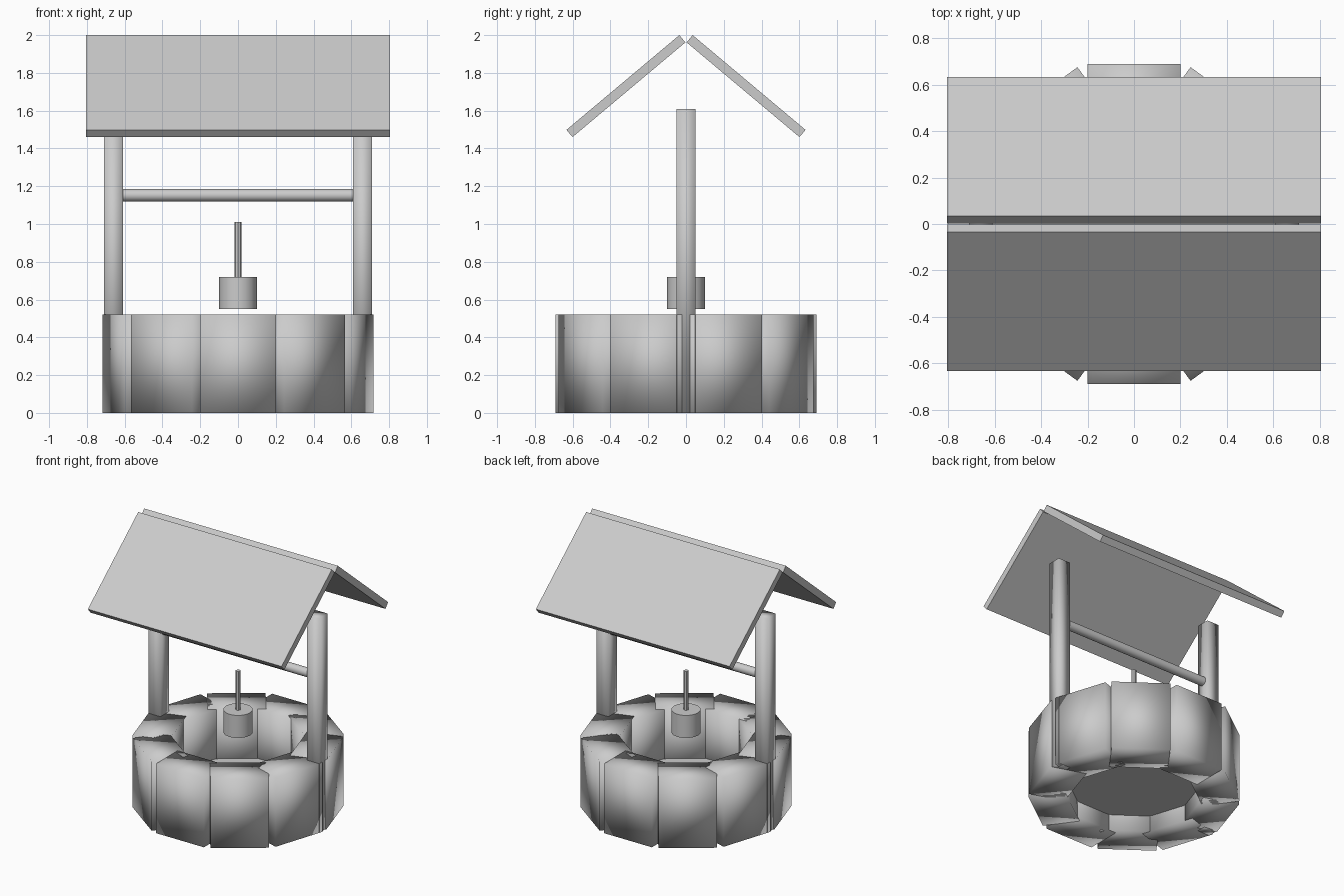
import bpy
from math import radians, sin, cos, tau

if "Cube" in bpy.data.objects:
    bpy.data.objects.remove(bpy.data.objects["Cube"])


def box(name, size, loc, rot=(0, 0, 0), smooth=False):
    bpy.ops.mesh.primitive_cube_add(size=1, location=loc, rotation=rot)
    ob = bpy.context.object
    ob.name = name
    ob.scale = size
    bpy.ops.object.transform_apply(location=False, rotation=False, scale=True)
    if smooth:
        bpy.ops.object.shade_smooth()
    return ob


def cylinder(name, radius, depth, loc, rot=(0, 0, 0), sides=16):
    bpy.ops.mesh.primitive_cylinder_add(vertices=sides, radius=radius, depth=depth,
                                        location=loc, rotation=rot)
    ob = bpy.context.object
    ob.name = name
    bpy.ops.object.shade_smooth_by_angle(angle=radians(40))
    return ob


# Ring of ten overlapping, softly shaded stone blocks
BLOCKS, RING_R = 10, 0.56
for i in range(BLOCKS):
    a = tau * i / BLOCKS
    box(f"wall_stone_{i + 1}", (0.40, 0.26, 0.52),
        (RING_R * sin(a), -RING_R * cos(a), 0.26), (0, 0, a), smooth=True)

# Water surface inside the wall
cylinder("water", 0.45, 0.03, (0, 0, 0.135), sides=24)

# Square roof posts, running down to the ground
for side, label in ((-1, "left"), (1, "right")):
    box(f"{label}_post", (0.10, 0.10, 1.61), (side * 0.66, 0, 0.805), smooth=True)

# Crossbar between the posts
cylinder("crossbar", 0.033, 1.24, (0, 0, 1.152), (0, radians(90), 0))

# Bucket and its short rope
cylinder("bucket", 0.10, 0.17, (0, 0, 0.635))
cylinder("rope", 0.018, 0.31, (0, 0, 0.855), sides=8)

# Two sloping roof panels meeting at the ridge
for side, label in ((-1, "front"), (1, "back")):
    box(f"{label}_roof_panel", (1.61, 0.78, 0.05), (0, side * 0.318, 1.73),
        (radians(-40 * side), 0, 0))
